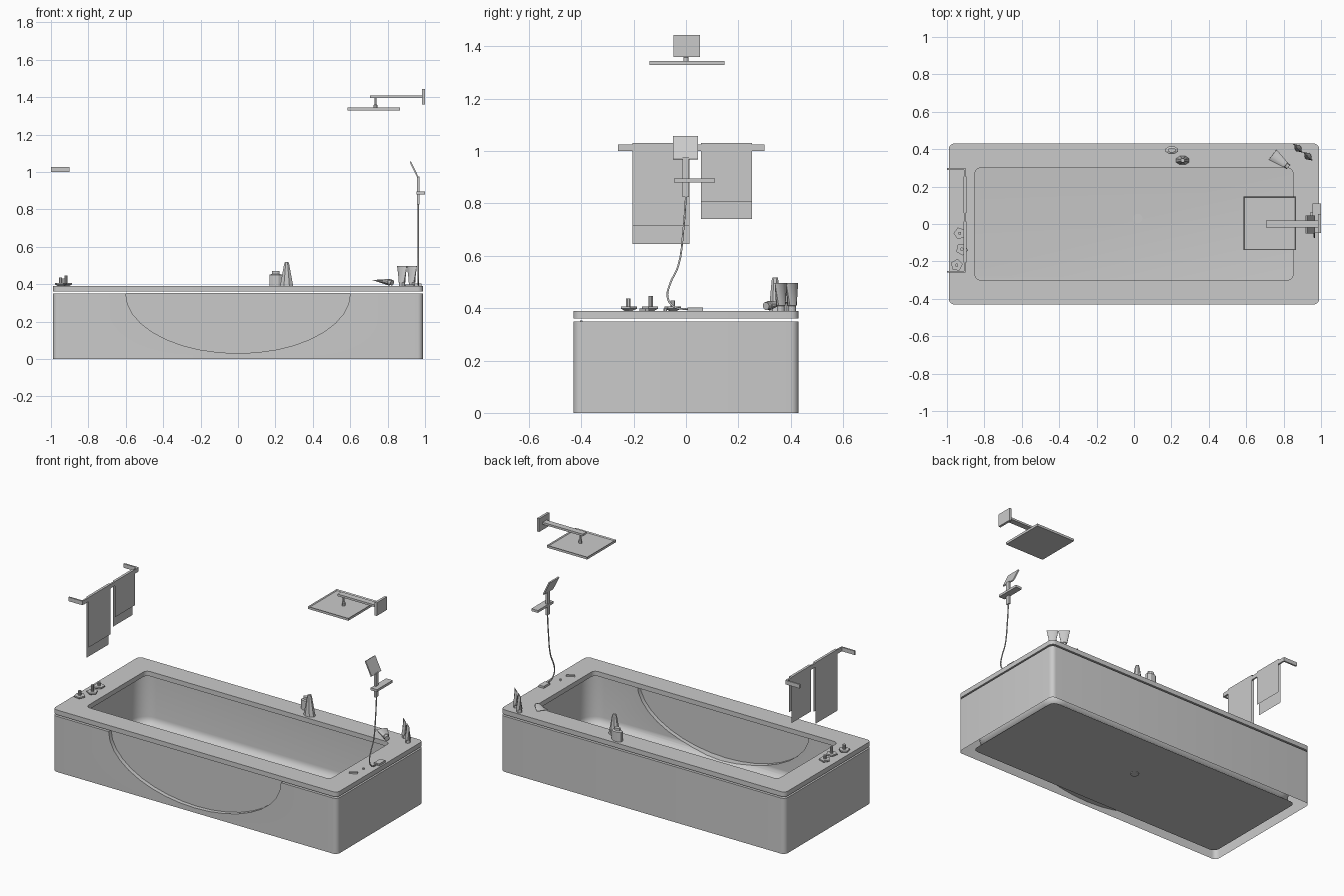
import bpy, bmesh, math
from mathutils import Vector, Matrix

cube = bpy.data.objects.get("Cube")
if cube:
    bpy.data.objects.remove(cube, do_unlink=True)

grey = bpy.data.materials.new("plain_grey")
grey.use_nodes = True
COLOUR = (0.59, 0.59, 0.59, 1)
grey.diffuse_color = COLOUR
grey.node_tree.nodes["Principled BSDF"].inputs["Base Color"].default_value = COLOUR


def select_only(obj):
    bpy.ops.object.select_all(action='DESELECT')
    obj.select_set(True)
    bpy.context.view_layer.objects.active = obj


def soften(obj):
    select_only(obj)
    bpy.ops.object.shade_smooth_by_angle(angle=math.radians(30))


def finish(bm, name, smooth=True):
    bmesh.ops.recalc_face_normals(bm, faces=bm.faces)
    mesh = bpy.data.meshes.new(name)
    bm.to_mesh(mesh)
    bm.free()
    mesh.materials.append(grey)
    obj = bpy.data.objects.new(name, mesh)
    bpy.context.collection.objects.link(obj)
    if smooth:
        soften(obj)
    return obj


def loft(name, loops, closed=False, smooth=True):
    """Skin a list of equal-length point loops."""
    bm = bmesh.new()
    rings = [[bm.verts.new(p) for p in loop] for loop in loops]
    pairs = list(zip(rings, rings[1:]))
    if closed:
        pairs.append((rings[-1], rings[0]))
    else:
        bm.faces.new(rings[0])
        bm.faces.new(rings[-1])
    n = len(rings[0])
    for a, b in pairs:
        for i in range(n):
            bm.faces.new((a[i], a[(i + 1) % n], b[(i + 1) % n], b[i]))
    return finish(bm, name, smooth)


def round_rect(hx, hy, r, z, steps=6):
    pts = []
    for q, (sx, sy) in enumerate([(1, 1), (-1, 1), (-1, -1), (1, -1)]):
        for k in range(steps + 1):
            a = (q + k / steps) * math.pi / 2
            pts.append((sx * (hx - r) + r * math.cos(a), sy * (hy - r) + r * math.sin(a), z))
    return pts


def ring(x, y, z, rx, ry=None, n=12, turn=0.0):
    ry = rx if ry is None else ry
    rot = Matrix.Rotation(turn, 3, 'Z')
    return [Vector((x, y, z)) + rot @ Vector((rx * math.cos(t), ry * math.sin(t), 0))
            for t in (2 * math.pi * (i + 0.5) / n for i in range(n))]


def box(name, lo, hi, tilt=None, tray=0):
    """Box, optionally tilted, optionally with a sunken top of the given depth."""
    bm = bmesh.new()
    bmesh.ops.create_cube(bm, size=1)
    lo, hi = Vector(lo), Vector(hi)
    rot = Matrix.Rotation(tilt[0], 4, tilt[1]) if tilt else Matrix()
    bm.transform(Matrix.Translation((lo + hi) / 2) @ rot @ Matrix.Diagonal((*(hi - lo), 1)))
    if tray:
        top = max(bm.faces, key=lambda f: f.calc_center_median().z)
        bmesh.ops.inset_region(bm, faces=[top], thickness=tray, depth=0)
        bmesh.ops.translate(bm, verts=top.verts, vec=(0, 0, -tray))
    return finish(bm, name, False)


def half_disc(y):
    """Half ellipse of the side window, open end at the wall top."""
    arc = [(0.6 * math.cos(t), y, 0.35 - 0.32 * math.sin(t))
           for t in (math.pi * i / 18 for i in range(19))]
    return [(0.6, y, 0.352)] + arc + [(-0.6, y, 0.352)]


# Tub body: outer shell, basin with a rounded floor edge, flat base
FILLET, FLOOR = 0.05, 0.02
basin = []
for k in range(7):
    a = k / 6 * math.pi / 2
    inset = FILLET * (1 - math.cos(a))
    basin.append(round_rect(0.93 - inset, 0.37 - inset, 0.1 - inset, FLOOR + FILLET * (1 - math.sin(a))))
tub = loft("tub_body", [
    round_rect(0.93, 0.37, 0.04, 0.01), round_rect(0.99, 0.43, 0.03, 0),
    round_rect(0.99, 0.43, 0.03, 0.35), round_rect(0.93, 0.37, 0.1, 0.35)] + basin, smooth=False)

# Window opening in the front wall
cutter = loft("window_cutter", [half_disc(-0.5), half_disc(-0.3)], smooth=False)
cut = tub.modifiers.new("window", 'BOOLEAN')
cut.operation, cut.solver, cut.object = 'DIFFERENCE', 'EXACT', cutter
select_only(tub)
bpy.ops.object.modifier_apply(modifier="window")
bpy.data.objects.remove(cutter, do_unlink=True)

# Leave the space between shell and basin open underneath
bm = bmesh.new()
bm.from_mesh(tub.data)
strip = [f for f in bm.faces if 0 < f.calc_center_median().z < 0.0098
         and max(v.co.z for v in f.verts) < 0.0102]
bmesh.ops.delete(bm, geom=strip, context='FACES_ONLY')
bm.to_mesh(tub.data)
bm.free()
soften(tub)
loft("window_pane", [half_disc(-0.404), half_disc(-0.396)])

# Rim floating just above the body
loft("tub_rim", [
    round_rect(0.99, 0.43, 0.03, 0.36), round_rect(0.99, 0.43, 0.03, 0.39),
    round_rect(0.85, 0.30, 0.03, 0.39), round_rect(0.85, 0.30, 0.03, 0.36)], closed=True)
loft("drain", [ring(0.02, 0.03, z, 0.025, n=20) for z in (0.005, 0.025)])

# Overhead shower
box("rain_head", (0.585, -0.14, 1.329), (0.866, 0.147, 1.344), tray=0.007)
box("rain_arm", (0.705, -0.018, 1.395), (0.99, 0.02, 1.408))
box("rain_wall_plate", (0.985, -0.048, 1.36), (1.0, 0.053, 1.443))
loft("rain_post", [ring(0.735, 0, z, r) for z, r in ((1.337, 0.01), (1.358, 0.01), (1.36, 0.005), (1.4, 0.005))])

# Hand shower, shelf and hose
box("shower_shelf", (0.955, -0.045, 0.88), (1.0, 0.11, 0.895))
box("hand_shower_head", (0.938, -0.05, 0.964), (0.946, 0.045, 1.06), (-0.45, 'Y'))
box("hand_shower_handle", (0.958, -0.014, 0.825), (0.97, 0.011, 0.975))
curve = bpy.data.curves.new("shower_hose", 'CURVE')
curve.dimensions = '3D'
curve.bevel_depth = 0.004
curve.bevel_resolution = 1
curve.resolution_u = 4
path = [(0, 0.83), (-0.01, 0.7), (-0.03, 0.56), (-0.062, 0.49), (-0.07, 0.44), (-0.045, 0.405), (0.01, 0.396)]
spline = curve.splines.new('BEZIER')
spline.bezier_points.add(len(path) - 1)
for p, (y, z) in zip(spline.bezier_points, path):
    p.co = (0.965, y, z)
    p.handle_left_type = p.handle_right_type = 'AUTO'
curve.materials.append(grey)
bpy.context.collection.objects.link(bpy.data.objects.new("shower_hose", curve))
box("hose_base", (0.945, 0.005, 0.39), (0.98, 0.065, 0.403))
loft("rim_button", [ring(0.93, -0.08, z, 0.007) for z in (0.39, 0.398)])
box("rim_lever", (0.89, -0.167, 0.39), (0.94, -0.153, 0.398), (0.5, 'Z'))

# Five-sided taps
for i, (x, y, top) in enumerate([(-0.932, -0.05, 0.43), (-0.92, -0.135, 0.447), (-0.948, -0.22, 0.436)]):
    loft(f"tap_base_{i + 1}", [ring(x, y, z, r, n=5, turn=i * 0.4)
                               for z, r in ((0.39, 0.016), (0.398, 0.033), (0.407, 0.033))], smooth=False)
    loft(f"tap_stem_{i + 1}", [ring(x, y, z, 0.009, n=8) for z in (0.4, top)])

# Jar and tall bottle on the back rim
loft("jar", [ring(0.202, 0.395, z, r, r * 0.6, 8) for z, r in
             ((0.39, 0.036), (0.45, 0.036), (0.455, 0.022), (0.47, 0.022))], smooth=False)
loft("tall_bottle", [ring(0.26, 0.34, z, rx, ry, 8) for z, rx, ry in
                     ((0.39, 0.038, 0.025), (0.505, 0.015, 0.014), (0.518, 0.01, 0.011))], smooth=False)


def tube(name, at, turn, lying=False):
    """Squeeze tube: round cap, flat wide end."""
    obj = loft(name, [ring(0, 0, z, rx, ry) for z, rx, ry in
                      ((0, 0.015, 0.015), (0.018, 0.015, 0.015), (0.02, 0.018, 0.018), (0.107, 0.036, 0.002))])
    pose = Matrix.Rotation(turn, 4, 'Z')
    if lying:
        pose = pose @ Matrix.Rotation(math.radians(83), 4, 'X')
    obj.data.transform(Matrix.Translation(at) @ pose)


tube("standing_tube_left", (0.93, 0.362, 0.39), -0.72)
tube("standing_tube_right", (0.877, 0.405, 0.39), -0.72)
tube("lying_tube", (0.825, 0.305, 0.408), math.radians(-128), True)

# Towel rail
box("towel_rail", (-0.91, -0.25, 1.0), (-0.9, 0.29, 1.025))
for name, y in (("rail_end_right", -0.255), ("rail_end_left", 0.295)):
    box(name, (-1.0, y - 0.005, 1.0), (-0.902, y + 0.005, 1.025))

# Towels folded over the rail, back side longer
for name, y0, y1, front, back in (("long_towel", -0.205, 0.013, 0.715, 0.645),
                                  ("short_towel", 0.058, 0.253, 0.805, 0.74)):
    bm = bmesh.new()
    fold = [(-0.896, front), (-0.896, 1.03), (-0.912, 1.03), (-0.912, back)]
    rows = [[bm.verts.new((x, y, z)) for y in (y0, y1)] for x, z in fold]
    for a, b in zip(rows, rows[1:]):
        bm.faces.new((a[0], a[1], b[1], b[0]))
    finish(bm, name, False)
